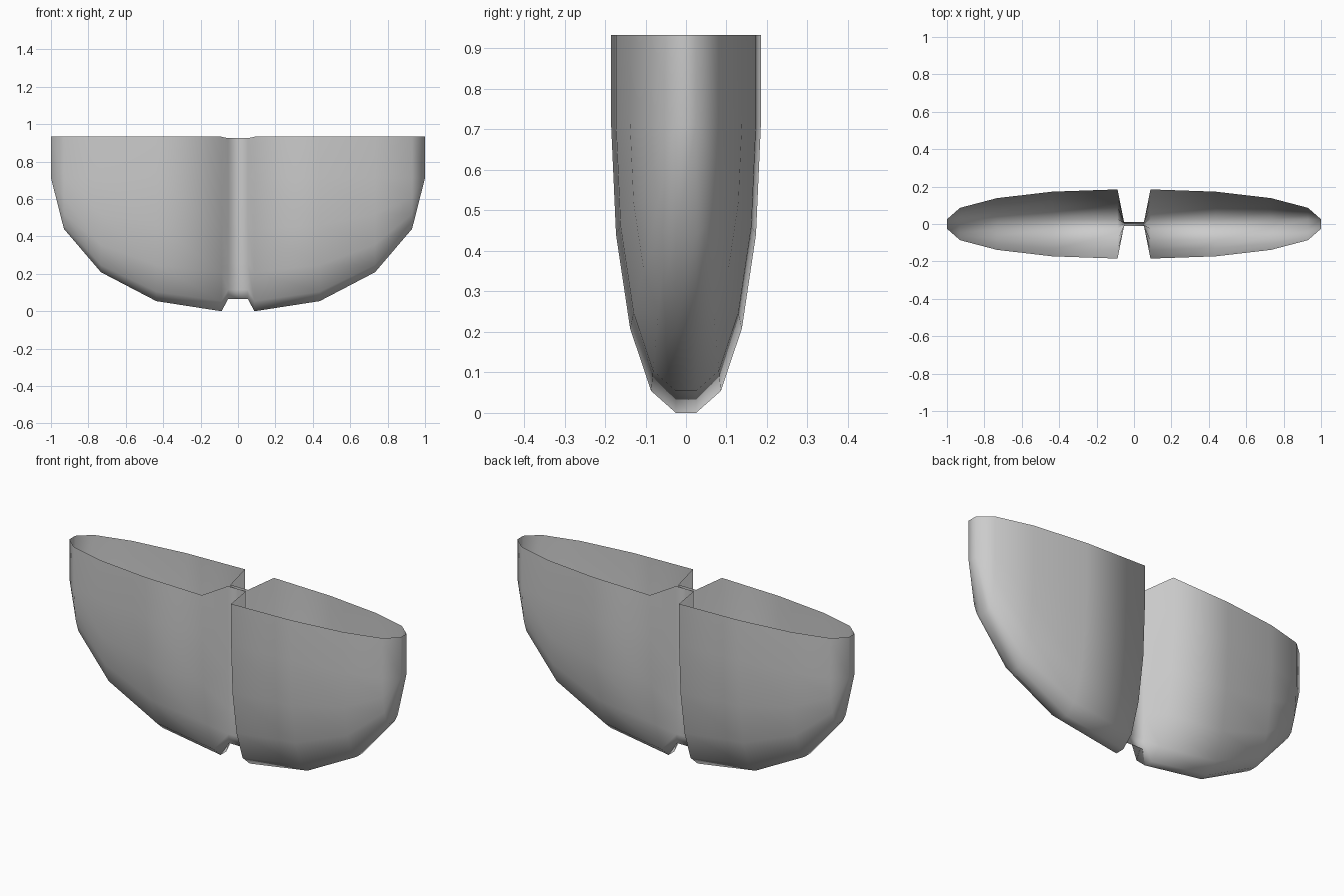
import bpy, bmesh
from math import sin, cos, pi

if "Cube" in bpy.data.objects:
    bpy.data.objects.remove(bpy.data.objects["Cube"])

TOP = 0.933
RIM = 0.713          # height where the walls turn vertical
HALF_GAP = 0.088     # x of the inner edge of each pouch
STEPS = 4            # segments per quarter round


def section(x, s):
    """U-shaped open cross-section at x, shrunk by s."""
    side = [(0.025 + 0.16 * s * sin(t), RIM - RIM * s * cos(t))
            for t in [i * pi / 2 / STEPS for i in range(STEPS + 1)]]
    side.append((side[-1][0], TOP))
    return ([(x, -y, z) for y, z in reversed(side)] +
            [(x, y, z) for y, z in side])


def groove(x):
    """Narrow cross-section of the connecting web."""
    return [(x, y * 0.055, 0.065 + z * 0.86 / TOP) for _, y, z in section(0, 1)]


# stations of the right half, from the web outwards
def half(sign):
    rows = [groove(sign * 0.053)]
    for i in range(STEPS + 1):
        a = i * pi / 2 / STEPS
        rows.append(section(sign * (HALF_GAP + (1 - HALF_GAP) * sin(a)), cos(a)))
    return rows


# twin pouch shell, lofted from left tip to right tip
bm = bmesh.new()
rows = [[bm.verts.new(p) for p in r] for r in half(-1)[::-1] + half(1)]
for a, b in zip(rows, rows[1:]):
    for i in range(len(a) - 1):
        bm.faces.new((a[i], b[i], b[i + 1], a[i + 1]))
# flat narrow ends
for r in (rows[0], rows[-1]):
    n = STEPS + 1
    bm.faces.new((r[0], r[n], r[n + 1], r[-1]))
bmesh.ops.remove_doubles(bm, verts=bm.verts, dist=0.0005)
bmesh.ops.recalc_face_normals(bm, faces=bm.faces)
# make sure the outside of the shell faces outward
if sum(f.normal.y * f.calc_center_median().y for f in bm.faces) < 0:
    bmesh.ops.reverse_faces(bm, faces=bm.faces)
for f in bm.faces:
    f.smooth = True

mesh = bpy.data.meshes.new("twin_pouch")
bm.to_mesh(mesh)
bm.free()
obj = bpy.data.objects.new("twin_pouch", mesh)
bpy.context.collection.objects.link(obj)
